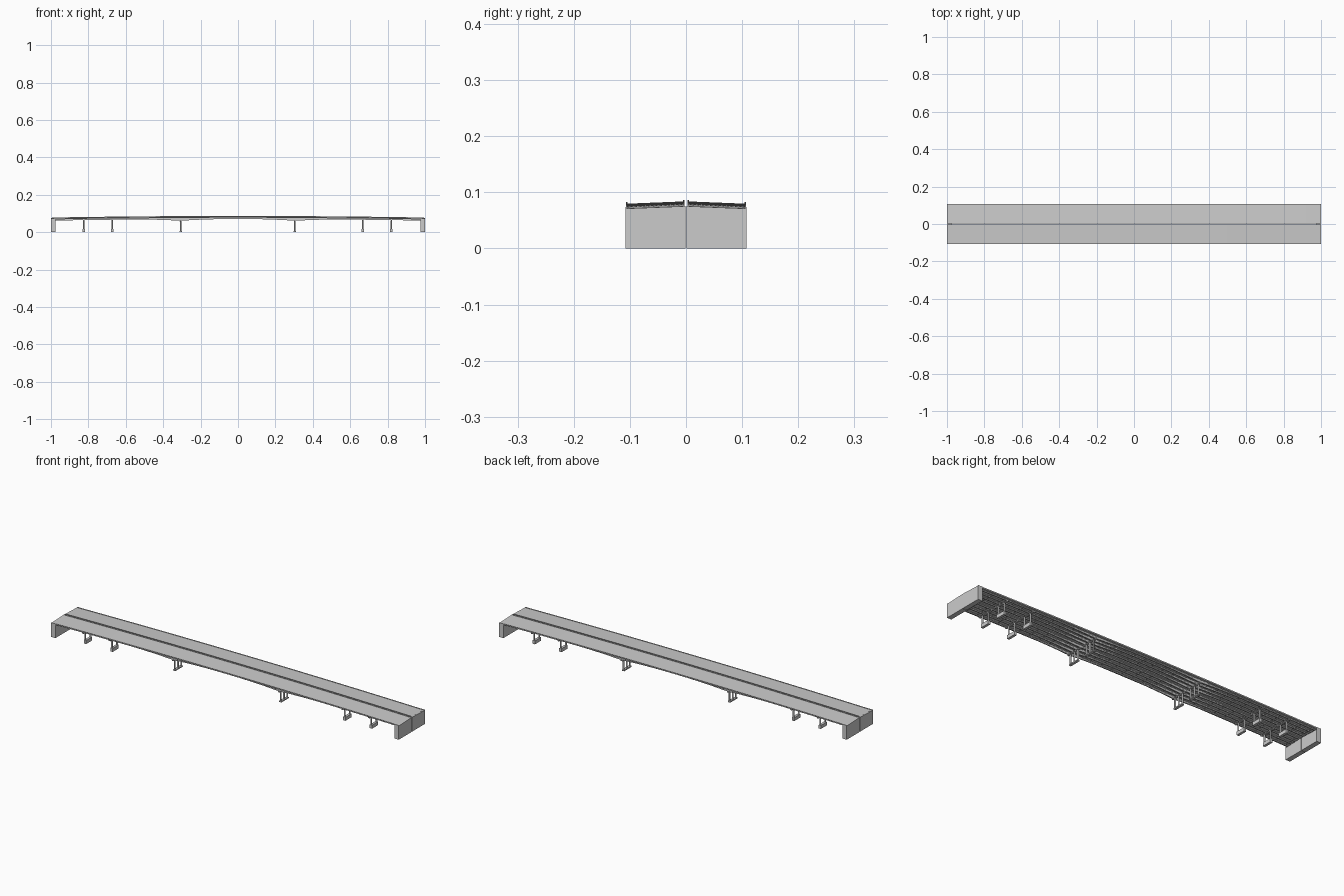
import bpy, bmesh

if "Cube" in bpy.data.objects:
    bpy.data.objects.remove(bpy.data.objects["Cube"])

INNER, OUTER = 0.003, 0.1065          # y limits of one carriageway
GIRDERS = [0.016, 0.042, 0.068, 0.094]
SPAN = [-0.995 + 1.99 * i / 80 for i in range(81)]


def road(x, y):
    """Road surface height: crest along x, crossfall towards the outside."""
    return 0.0838 - 0.0085 * x * x - 0.04 * (y - INNER)


def depth(x):
    """Girder depth, haunched over the two main piers."""
    d = abs(abs(x) - 0.305)
    return 0.0065 + 0.0085 * max(0, 1 - d / 0.27) ** 2


def finish(name, bm):
    bmesh.ops.recalc_face_normals(bm, faces=bm.faces)
    mesh = bpy.data.meshes.new(name)
    bm.to_mesh(mesh)
    bm.free()
    ob = bpy.data.objects.new(name, mesh)
    bpy.context.collection.objects.link(ob)
    # second carriageway
    mod = ob.modifiers.new("mirror", 'MIRROR')
    mod.use_axis = (False, True, False)
    mod.use_mirror_merge = False
    return ob


def sweep(bm, section, xs):
    """Loft the closed (y, z) outline section(x) along xs, with end caps."""
    rings = [[bm.verts.new((x, y, z)) for y, z in section(x)] for x in xs]
    n = len(rings[0])
    for a, b in zip(rings, rings[1:]):
        for i in range(n):
            j = (i + 1) % n
            bm.faces.new((a[i], a[j], b[j], b[i]))
    bm.faces.new(rings[0])
    bm.faces.new(rings[-1][::-1])


def box(bm, x0, x1, y0, y1, z0, z1):
    sweep(bm, lambda x: [(y0, z0), (y1, z0), (y1, z1), (y0, z1)], [x0, x1])


# deck slab with upstanding parapets on both edges
def deck_section(x):
    t, h, w = 0.0035, 0.0028, 0.002
    a, b = INNER, OUTER
    return [(a, road(x, a) - t), (b, road(x, b) - t), (b, road(x, b) + h),
            (b - w, road(x, b) + h), (b - w, road(x, b - w)),
            (a + w, road(x, a + w)), (a + w, road(x, a) + h), (a, road(x, a) + h)]


bm = bmesh.new()
sweep(bm, deck_section, SPAN)
finish("deck_slab", bm)

# haunched I-girders
bm = bmesh.new()
for gy in GIRDERS:
    def girder_section(x, gy=gy):
        top = road(x, gy) - 0.0035
        bot = top - depth(x)
        f, w, t = 0.0028, 0.0007, 0.001
        return [(gy - f, bot), (gy + f, bot), (gy + f, bot + t), (gy + w, bot + t),
                (gy + w, top - t), (gy + f, top - t), (gy + f, top), (gy - f, top),
                (gy - f, top - t), (gy - w, top - t), (gy - w, bot + t), (gy - f, bot + t)]
    sweep(bm, girder_section, [x * 0.985 for x in SPAN])
finish("main_girders", bm)

# web stiffeners on every girder
bm = bmesh.new()
for i in range(97):
    x = -0.96 + 0.02 * i
    for gy in GIRDERS:
        top = road(x, gy) - 0.0035
        box(bm, x - 0.0007, x + 0.0007, gy - 0.0023, gy + 0.0023, top - depth(x) + 0.0005, top)
finish("web_stiffeners", bm)

# cross frames between girders
bm = bmesh.new()
for i in range(33):
    x = -0.96 + 0.06 * i
    for a, b in zip(GIRDERS, GIRDERS[1:]):
        top = road(x, b) - 0.0045
        box(bm, x - 0.0007, x + 0.0007, a, b, top - 0.0035, top - 0.0015)
finish("cross_frames", bm)


# piers: footing wall, round columns, crosshead and bearings
def column(bm, x, y, r, z0, z1, n=12):
    res = bmesh.ops.create_cone(bm, cap_ends=True, segments=n, radius1=r, radius2=r, depth=z1 - z0)
    bmesh.ops.translate(bm, verts=res["verts"], vec=(x, y, (z0 + z1) / 2))


MID = (INNER + OUTER) / 2
PIERS = [(-0.825, 2), (-0.672, 2), (-0.307, 3), (0.303, 3), (0.667, 2), (0.82, 2)]
for k, (x, n) in enumerate(PIERS):
    bm = bmesh.new()
    half = 0.021 if n == 2 else 0.026
    soffit = min(road(x, g) - 0.0035 - depth(x) for g in GIRDERS)
    plinth = 0.018 if n == 2 else 0.006
    box(bm, x - 0.0065, x + 0.0065, MID - half - 0.004, MID + half + 0.004, 0, plinth)
    for i in range(n):
        column(bm, x, MID - half + 2 * half * i / (n - 1), 0.004, plinth, soffit - 0.003)
    box(bm, x - 0.0045, x + 0.0045, GIRDERS[0] - 0.003, GIRDERS[-1] + 0.003,
        soffit - 0.005, soffit - 0.001)
    for g in GIRDERS:
        box(bm, x - 0.003, x + 0.003, g - 0.002, g + 0.002,
            soffit - 0.001, road(x, g) - 0.0035 - depth(x))
    finish("pier_%d" % (k + 1), bm)

# abutments: sloped-top wall with an end wall and outer cheek
for s, name in ((-1, "abutment_left"), (1, "abutment_right")):
    bm = bmesh.new()

    def wall(drop):
        return lambda x: [(0.0008, 0), (0.108, 0), (0.108, road(1, 0.108) - drop),
                          (0.0008, road(1, 0) - drop)]
    sweep(bm, wall(0.0095), [s * 0.975, s * 0.992])
    sweep(bm, wall(0.0002), [s * 0.992, s * 1.0])
    top = road(1, OUTER) + 0.0028
    box(bm, s * 0.975, s, OUTER, 0.108, 0, top)
    finish(name, bm)
